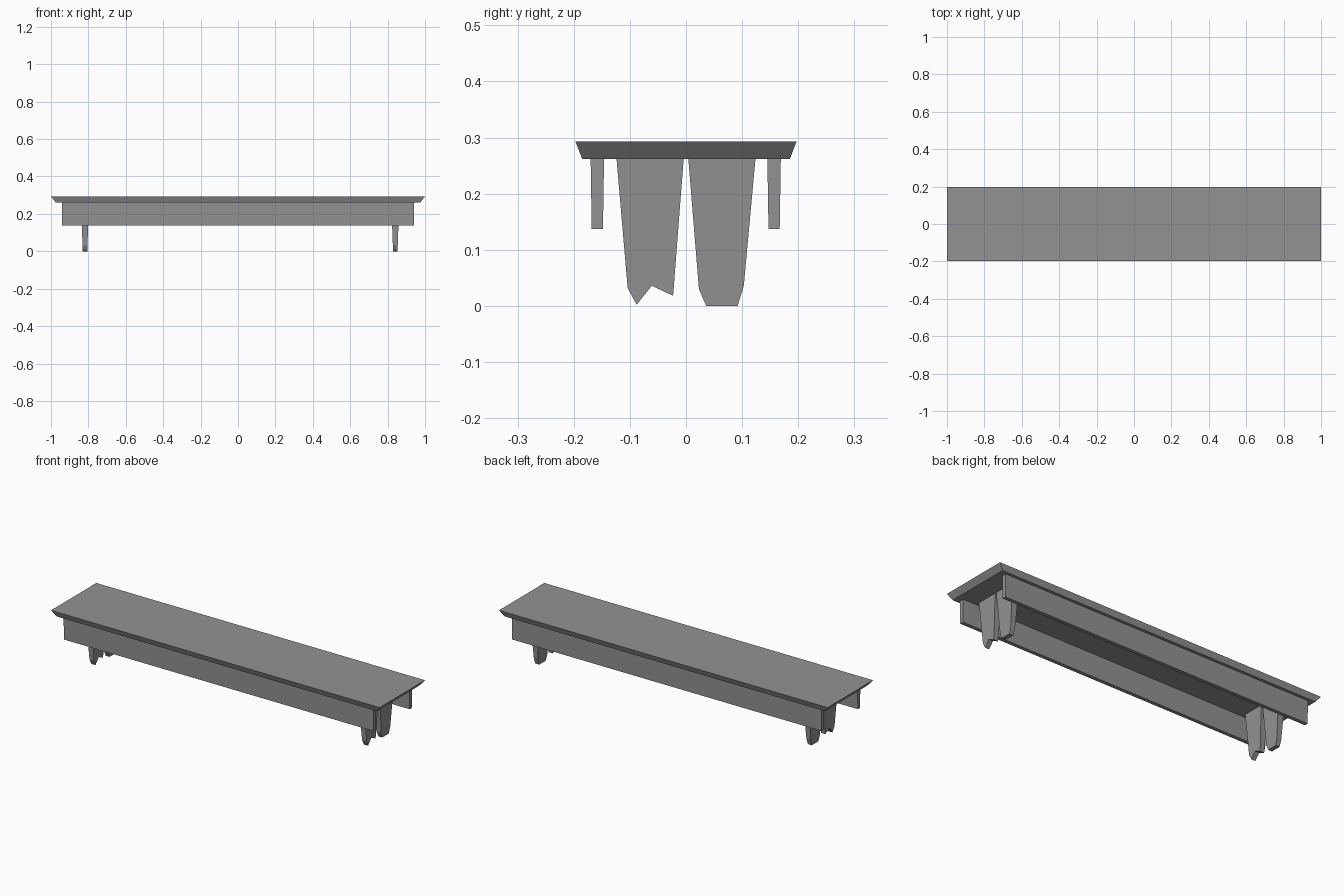
import bpy
import bmesh

cube = bpy.data.objects.get("Cube")
if cube:
    bpy.data.objects.remove(cube, do_unlink=True)

grey = bpy.data.materials.new("stone_grey")
grey.use_nodes = True
colour = (0.29, 0.29, 0.29, 1)
grey.diffuse_color = colour
bsdf = grey.node_tree.nodes["Principled BSDF"]
bsdf.inputs["Base Color"].default_value = colour
bsdf.inputs["Roughness"].default_value = 0.9


def finish(bm, name):
    bmesh.ops.recalc_face_normals(bm, faces=bm.faces)
    mesh = bpy.data.meshes.new(name)
    bm.to_mesh(mesh)
    bm.free()
    mesh.materials.append(grey)
    obj = bpy.data.objects.new(name, mesh)
    bpy.context.collection.objects.link(obj)
    return obj


def tapered_box(name, y, z0, z1, bottom, top):
    """Box whose half sizes go from bottom (x, y) to top (x, y)."""
    bm = bmesh.new()
    bmesh.ops.create_cube(bm, size=2)
    for v in bm.verts:
        half = top if v.co.z > 0 else bottom
        v.co = (v.co.x * half[0], y + v.co.y * half[1], z1 if v.co.z > 0 else z0)
    return finish(bm, name)


def leg(name, x, profile):
    """Side profile in (y, z), given a thickness that narrows towards the foot."""
    bm = bmesh.new()
    sides = []
    for s in (-1, 1):
        sides.append([bm.verts.new((x + s * (0.012 + 0.036 * z), y, z)) for y, z in profile])
        bm.faces.new(sides[-1])
    a, b = sides
    for i in range(len(profile)):
        j = (i + 1) % len(profile)
        bm.faces.new((a[i], a[j], b[j], b[i]))
    return finish(bm, name)


# Top slab with its edge sloping in underneath
tapered_box("top_slab", 0, 0.262, 0.293, (0.975, 0.185), (1.0, 0.197))

# Long rails under the front and back
for side, y in (("front", -0.158), ("back", 0.157)):
    tapered_box(side + "_rail", y, 0.137, 0.264, (0.942, 0.010), (0.942, 0.012))

# Legs: chipped feet at the front, bevelled feet at the back
chipped = [(-0.124, 0.264), (-0.104, 0.032), (-0.088, 0.002),
           (-0.061, 0.036), (-0.023, 0.018), (-0.004, 0.264)]
bevelled = [(0.004, 0.264), (0.023, 0.03), (0.036, 0.0),
            (0.092, 0.0), (0.103, 0.036), (0.124, 0.264)]
for end, x in (("right", -0.818), ("left", 0.841)):
    leg("front_" + end + "_leg", x, chipped)
    leg("back_" + end + "_leg", x, bevelled)
